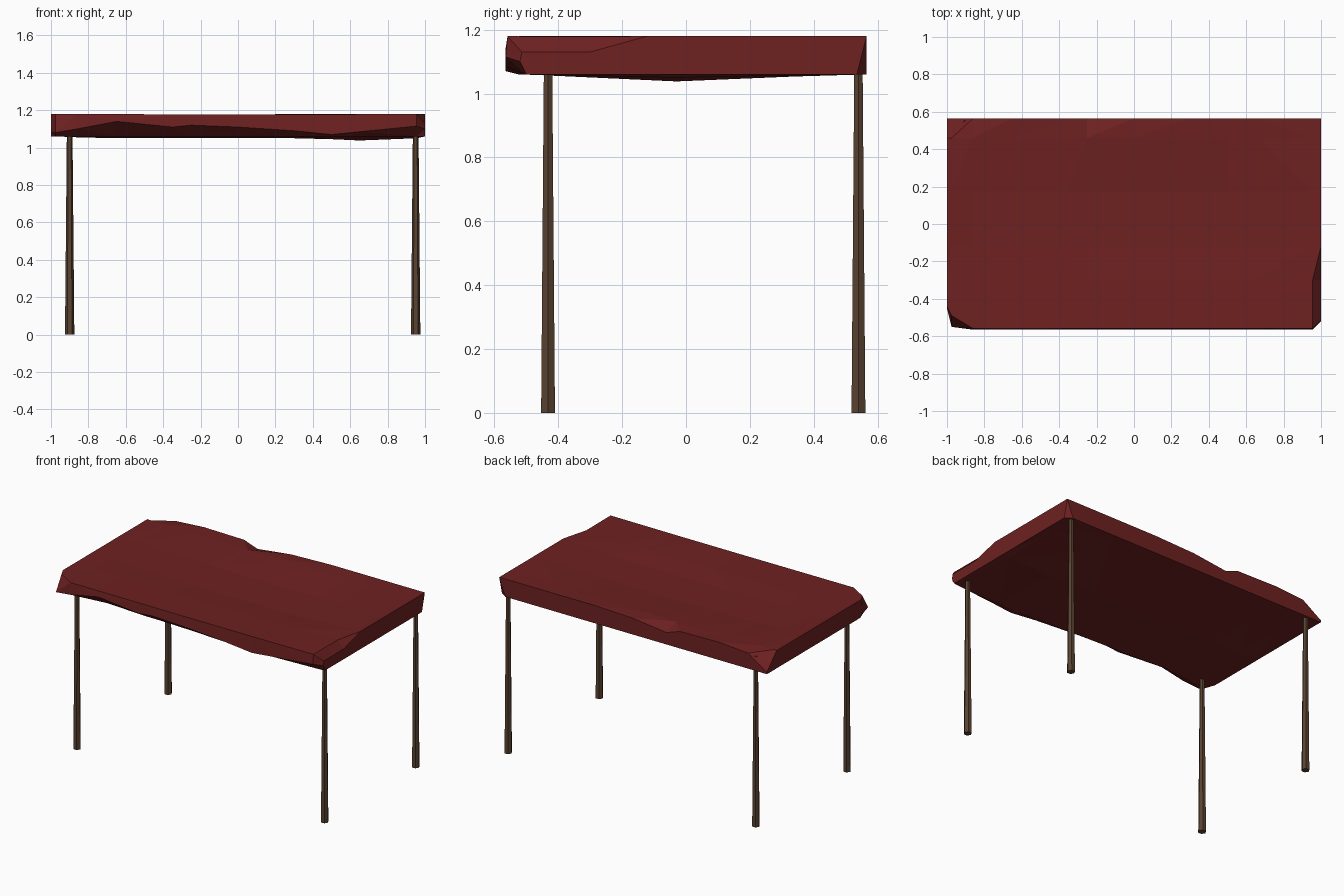
import bpy, bmesh, math, random
from mathutils import Matrix

if "Cube" in bpy.data.objects:
    bpy.data.objects.remove(bpy.data.objects["Cube"], do_unlink=True)
random.seed(4)
TOP, BOTTOM, HALF = 1.18, 1.06, 0.565


def material(name, rgb):
    m = bpy.data.materials.new(name)
    m.use_nodes = True
    m.diffuse_color = (*rgb, 1)
    bsdf = m.node_tree.nodes["Principled BSDF"]
    bsdf.inputs["Base Color"].default_value = (*rgb, 1)
    bsdf.inputs["Roughness"].default_value = 0.8
    return m


def finish(name, bm, mat):
    bmesh.ops.recalc_face_normals(bm, faces=bm.faces)
    mesh = bpy.data.meshes.new(name)
    bm.to_mesh(mesh)
    bm.free()
    mesh.materials.append(mat)
    obj = bpy.data.objects.new(name, mesh)
    bpy.context.collection.objects.link(obj)
    return obj


def section(x, back_z, ridge_z, inset, low, ridge_y=-HALF, lip=0.006,
            edge_z=TOP, corner_y=HALF):
    """Closed cross-section of the cloth at x, from the back round to the front."""
    sag = 0.026 * (1 - x ** 4) * random.uniform(0.7, 1)
    return [
        (x, corner_y, BOTTOM),
        (x, HALF, back_z),
        (x, 0.46, TOP - 0.2 * sag),
        (x, 0.17, TOP - sag),
        (x, -0.12, TOP - sag),
        (x, -0.3, edge_z - 0.5 * sag),
        (x, ridge_y + lip, edge_z - 0.1 * sag),
        (x, ridge_y, ridge_z),
        (x, ridge_y + inset, BOTTOM),
        (x, -0.03, low),
        (x, 0.34, BOTTOM - 0.3 * (BOTTOM - low)),
    ]


red = material("dark red cloth", (0.157, 0.015, 0.015))
wood = material("brown wood", (0.1, 0.057, 0.031))

# Cloth sections along x: back top, front ridge, underside inset, underside height
sections = [
    section(-1.0, 1.075, 1.08, 0.02, 1.06, ridge_y=-0.45, lip=0.01),
    section(-0.975, 1.09, 1.08, 0.05, 1.06, ridge_y=-0.55, lip=0.06),
    section(-0.86, 1.165, 1.10, 0.08, 1.055),
    section(-0.65, 1.18, 1.14, 0.10, 1.05),
    section(-0.35, 1.175, 1.11, 0.08, 1.05),
    section(-0.25, 1.14, 1.12, 0.08, 1.05),
    section(0.0, 1.17, 1.11, 0.07, 1.05),
    section(0.3, 1.18, 1.09, 0.06, 1.05),
    section(0.5, 1.18, 1.07, 0.04, 1.045),
    section(0.65, 1.18, 1.085, 0.06, 1.038),
    section(0.955, 1.18, 1.115, 0.06, 1.05),
    section(1.0, 1.18, 1.1, 0.02, 1.06, ridge_y=-0.52, edge_z=1.13,
            corner_y=0.535),
]

# Draped canopy, lofted through the sections
bm = bmesh.new()
loops = [[bm.verts.new(p) for p in points] for points in sections]
for a, b in zip(loops, loops[1:]):
    for i in range(len(a)):
        j = (i + 1) % len(a)
        bm.faces.new((a[i], a[j], b[j], b[i]))
for cap in (loops[0], loops[-1]):
    bm.faces.new(cap)
bmesh.ops.triangulate(bm, faces=bm.faces)
finish("canopy", bm, red)

# Tapered six-sided posts
for side, x in (("right", -0.9), ("left", 0.95)):
    for end, y in (("front", -0.432), ("back", 0.54)):
        bm = bmesh.new()
        bmesh.ops.create_cone(bm, cap_ends=True, segments=6, radius1=0.025,
                              radius2=0.0145, depth=1.15,
                              matrix=Matrix.Rotation(math.pi / 2, 4, "Z"))
        bmesh.ops.translate(bm, verts=bm.verts, vec=(x, y, 0.575))
        finish(f"{end}_{side}_post", bm, wood)
